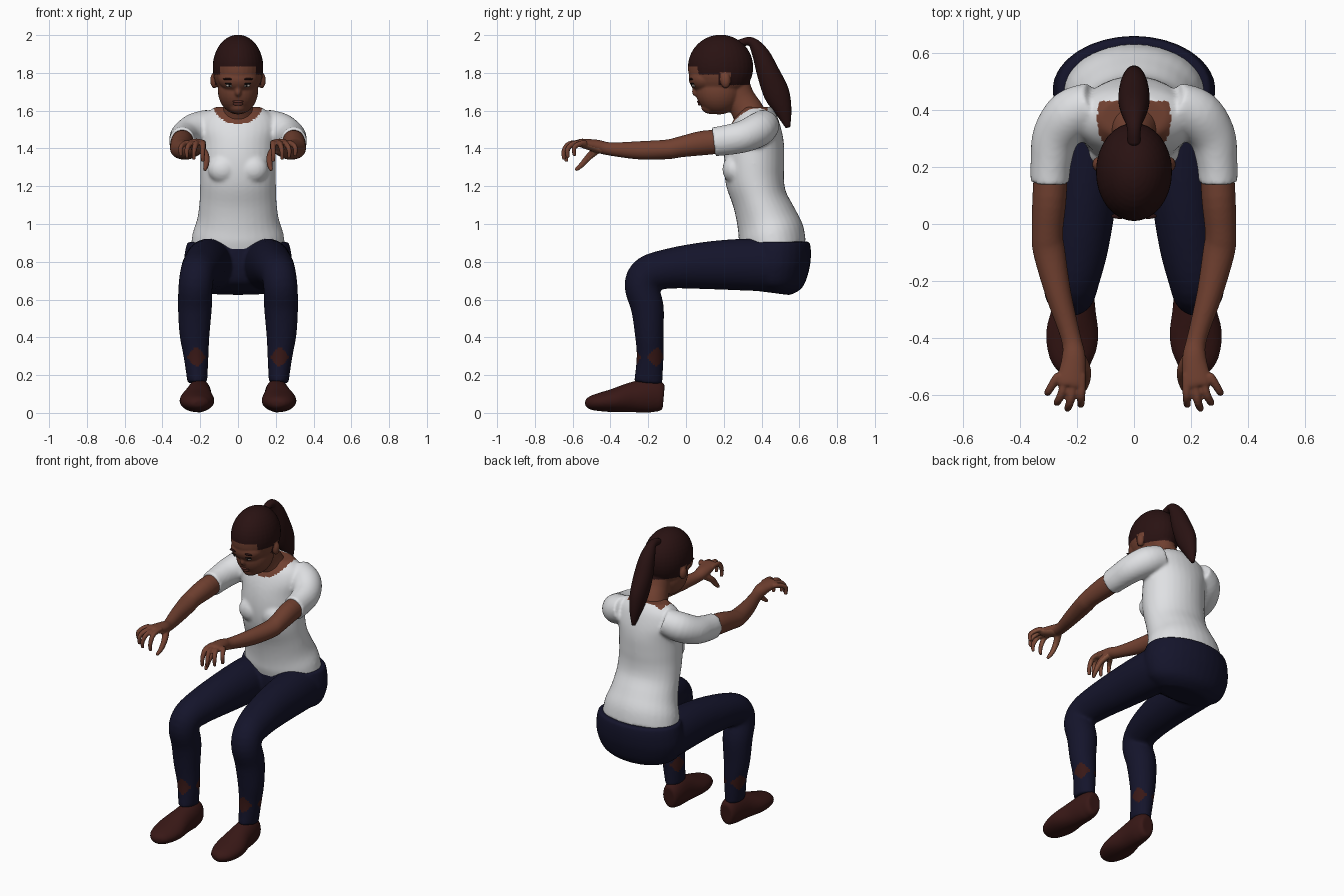
import bpy, bmesh, math
from mathutils import Vector, Matrix

cube = bpy.data.objects.get("Cube")
if cube:
    bpy.data.objects.remove(cube, do_unlink=True)


def material(name, r, g, b):
    m = bpy.data.materials.new(name)
    m.use_nodes = True
    m.diffuse_color = (r, g, b, 1)
    m.node_tree.nodes["Principled BSDF"].inputs["Base Color"].default_value = (r, g, b, 1)
    return m


SKIN = material("brown skin", .165, .052, .03)
PALM = material("light palm skin", .27, .1, .055)
HAIR = material("dark hair", .022, .006, .006)
WHITE = material("white cotton", .74, .75, .77)
NAVY = material("navy denim", .007, .007, .024)
SHOE = material("oxblood leather", .04, .009, .008)
LIP = material("lips", .11, .03, .022)
EYE = material("eye white", .45, .4, .36)
PUPIL = material("dark pupil", .008, .005, .005)


def catmull(a, b, c, d, t):
    return (b * 2 + (c - a) * t + (a * 2 - b * 5 + c * 4 - d) * t ** 2
            + (b * 3 - a - c * 3 + d) * t ** 3) / 2


def loft(bm, rings, side=1, steps=4, sides=32):
    """Closed smooth tube through rings of (x, y, z, half width, half depth)."""
    keys = [Vector((r[0] * side, *r[1:])) for r in rings]
    path = []
    last = len(keys) - 1
    for i in range(last):
        quad = [keys[max(i - 1, 0)], keys[i], keys[i + 1], keys[min(i + 2, last)]]
        path += [catmull(*quad, s / steps) for s in range(steps)]
    path.append(keys[-1])
    loops = []
    for i, p in enumerate(path):
        tangent = (path[min(i + 1, len(path) - 1)] - path[max(i - 1, 0)])[:3]
        tangent = Vector(tangent).normalized()
        u = Vector((1, 0, 0))
        u = (u - tangent * u.dot(tangent)).normalized()
        v = tangent.cross(u)
        centre = Vector(p[:3])
        angles = [math.tau * k / sides for k in range(sides)]
        loops.append([bm.verts.new(centre + u * p[3] * math.cos(a) + v * p[4] * math.sin(a))
                      for a in angles])
    faces = [bm.faces.new(loops[0]), bm.faces.new(loops[-1])]
    for a, b in zip(loops, loops[1:]):
        for k in range(sides):
            n = (k + 1) % sides
            faces.append(bm.faces.new((a[k], a[n], b[n], b[k])))
    bmesh.ops.recalc_face_normals(bm, faces=faces)


def ball(bm, centre, radii):
    m = Matrix.Translation(centre) @ Matrix.Diagonal((*radii, 1))
    bmesh.ops.create_uvsphere(bm, u_segments=32, v_segments=20, radius=1, matrix=m)


def finish(bm, name, mats, voxel=0, smooth=3, rule=None):
    """Make the object; fuse overlapping shells and colour faces by a rule."""
    mesh = bpy.data.meshes.new(name)
    bm.to_mesh(mesh)
    bm.free()
    obj = bpy.data.objects.new(name, mesh)
    bpy.context.collection.objects.link(obj)
    if voxel:
        fuse = obj.modifiers.new("fuse", 'REMESH')
        fuse.mode = 'VOXEL'
        fuse.voxel_size = voxel
        relax = obj.modifiers.new("relax", 'SMOOTH')
        relax.iterations = smooth
        graph = bpy.context.evaluated_depsgraph_get()
        mesh = bpy.data.meshes.new_from_object(obj.evaluated_get(graph))
        obj.modifiers.clear()
        obj.data = mesh
        mesh.name = name
    mesh.materials.clear()
    for m in mats:
        mesh.materials.append(m)
    for f in mesh.polygons:
        f.use_smooth = True
        f.material_index = rule(f.center, f.normal) if rule else 0
    return obj


# Shirt: torso, bust and short sleeves, with a round neckline
bm = bmesh.new()
loft(bm, [(0, .465, .875, .25, .172), (0, .45, .95, .24, .175), (0, .425, 1.03, .215, .16),
          (0, .39, 1.13, .203, .145), (0, .365, 1.23, .2, .155), (0, .36, 1.32, .2, .16),
          (0, .365, 1.42, .2, .155), (0, .37, 1.5, .215, .138), (0, .375, 1.57, .19, .11),
          (0, .375, 1.62, .12, .075)])
for s in (1, -1):
    ball(bm, (s * .08, .255, 1.29), (.08, .062, .075))
    loft(bm, [(.14, .42, 1.53, .08, .08), (.22, .385, 1.5, .09, .09), (.275, .31, 1.465, .082, .085),
              (.292, .22, 1.445, .072, .08), (.296, .145, 1.435, .068, .077)], s)


def neckline(c, n):
    return int((c.x / .13) ** 2 + ((c.z - 1.63) / .1) ** 2 < 1 and c.y < .43)


finish(bm, "shirt", [WHITE, SKIN], .01, 5, neckline)

# Trousers: pelvis and bent legs, with worn blotches above the ankles
bm = bmesh.new()
loft(bm, [(0, .46, .635, .17, .09), (0, .465, .68, .25, .155), (0, .47, .77, .285, .183),
          (0, .475, .85, .282, .187), (0, .475, .905, .268, .18)])
for s in (1, -1):
    loft(bm, [(.15, .5, .78, .125, .14), (.16, .3, .785, .125, .137), (.175, .1, .78, .115, .125),
              (.195, -.08, .765, .105, .107), (.215, -.2, .735, .092, .097),
              (.225, -.235, .67, .09, .09), (.228, -.205, .56, .09, .087),
              (.23, -.195, .42, .08, .076), (.222, -.19, .3, .066, .071),
              (.215, -.2, .16, .052, .075)], s)


def blotches(c, n):
    around = math.atan2(c.y + .19, abs(c.x) - .22)
    return int(abs(c.z - .295) < .022 + .025 * math.sin(around * 3))


finish(bm, "trousers", [NAVY, SHOE], .01, 5, blotches)

# Arms with hands, and shoes
for s, label in ((1, "left"), (-1, "right")):
    bm = bmesh.new()
    loft(bm, [(.29, .25, 1.44, .058, .06), (.297, .1, 1.43, .06, .065), (.305, -.03, 1.408, .055, .055),
              (.298, -.1, 1.395, .056, .052), (.265, -.25, 1.39, .045, .048),
              (.222, -.4, 1.397, .035, .035), (.212, -.47, 1.412, .042, .034),
              (.222, -.55, 1.428, .05, .024), (.225, -.57, 1.43, .046, .018)], s)
    tips = ((.187, -.642, 1.33), (.233, -.655, 1.34), (.27, -.635, 1.35), (.303, -.6, 1.36))
    for i, (x, y, z) in enumerate(tips):
        base = .184 + i * .027
        loft(bm, [(base, -.53, 1.43, .015, .015), ((base + x) / 2, y + .04, 1.425, .015, .015),
                  (x, y + .008, z + .045, .013, .013), (x, y + .01, z, .01, .01)], s, sides=12)
    loft(bm, [(.195, -.46, 1.4, .022, .022), (.17, -.51, 1.36, .019, .019),
              (.168, -.55, 1.315, .015, .015), (.177, -.585, 1.285, .01, .01)], s, sides=12)
    finish(bm, label + "_arm", [SKIN, PALM], .006, 2,
           lambda c, n: int(c.y < -.45 and n.z < -.35))

    bm = bmesh.new()
    loft(bm, [(.205, -.118, .085, .042, .065), (.205, -.14, .087, .054, .08), (.205, -.19, .092, .064, .09),
              (.21, -.28, .083, .073, .081), (.217, -.38, .066, .092, .063), (.217, -.46, .057, .082, .048),
              (.208, -.51, .052, .055, .034), (.203, -.53, .05, .025, .015)], s)
    finish(bm, label + "_shoe", [SHOE], .008, 3)

# Head with neck; hair covers the crown down to the nape
bm = bmesh.new()
ball(bm, (0, .183, 1.83), (.134, .173, .172))
ball(bm, (0, .1, 1.77), (.105, .085, .075))
ball(bm, (0, .175, 1.71), (.107, .125, .13))
ball(bm, (0, .135, 1.62), (.05, .055, .038))
ball(bm, (0, .063, 1.7), (.02, .032, .028))
ball(bm, (0, .065, 1.73), (.013, .035, .045))
for s in (1, -1):
    ball(bm, (s * .125, .21, 1.76), (.022, .026, .042))
loft(bm, [(0, .25, 1.76, .075, .08), (0, .285, 1.67, .07, .078), (0, .33, 1.59, .085, .085),
          (0, .36, 1.52, .12, .09)])


def hairline(c, n):
    ear = abs(c.x) > .122 and abs(c.y - .21) < .03 and c.z < 1.805
    front = 1.835 if abs(c.x) < .095 else 1.79
    return int(not ear and c.z > (front if c.y < .17 else 1.735))


finish(bm, "head", [SKIN, HAIR], .006, 3, hairline)

# Ponytail
bm = bmesh.new()
loft(bm, [(0, .28, 1.955, .022, .02), (0, .345, 1.965, .026, .025), (0, .395, 1.9, .045, .045),
          (0, .435, 1.8, .055, .06), (0, .48, 1.69, .05, .068), (0, .515, 1.6, .035, .045),
          (0, .54, 1.51, .01, .012)])
finish(bm, "ponytail", [HAIR])

# Facial features
for s, label in ((1, "left"), (-1, "right")):
    for part, mat, centre, radii in (
            ("eye", EYE, (.045, .042, 1.733), (.02, .012, .008)),
            ("pupil", PUPIL, (.045, .035, 1.733), (.008, .007, .008)),
            ("eyelid", PUPIL, (.046, .036, 1.743), (.024, .012, .005)),
            ("eyebrow", HAIR, (.05, .028, 1.767), (.03, .01, .006))):
        bm = bmesh.new()
        ball(bm, (s * centre[0], *centre[1:]), radii)
        finish(bm, f"{label}_{part}", [mat])
bm = bmesh.new()
ball(bm, (0, .071, 1.648), (.03, .013, .008))
ball(bm, (0, .076, 1.635), (.026, .013, .009))
finish(bm, "lips", [LIP])
